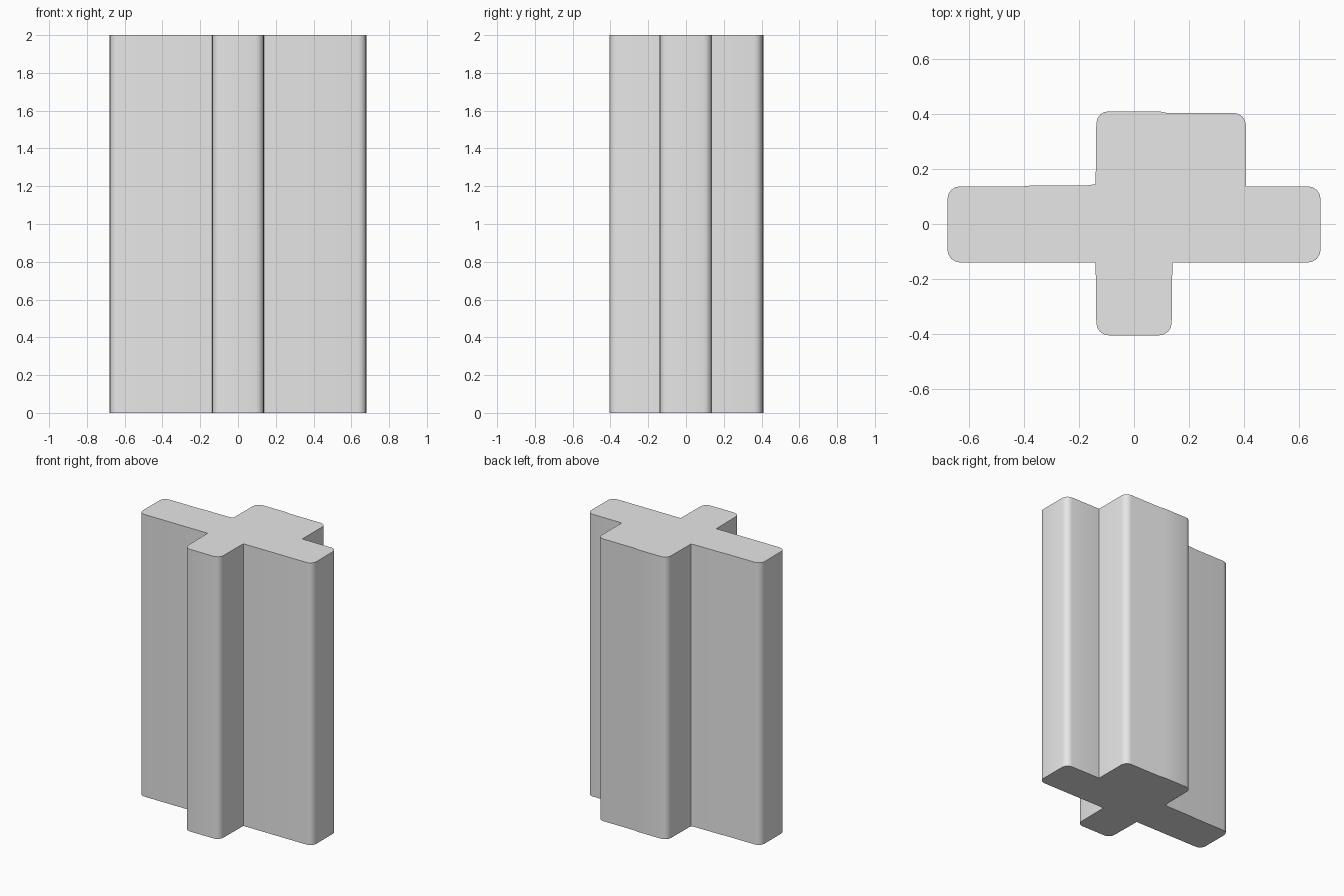
import bpy
import bmesh
import math
from mathutils import Vector

cube = bpy.data.objects.get("Cube")
if cube:
    bpy.data.objects.remove(cube, do_unlink=True)

HEIGHT = 2.0
RADIUS = 0.045
STEPS = 4

# Cross-section corners, counter-clockwise: x, y, rounded or not
CORNERS = [
    (-0.68, -0.14, True), (-0.14, -0.14, False),
    (-0.137, -0.406, True), (0.137, -0.406, True),
    (0.14, -0.14, False), (0.68, -0.14, True),
    (0.68, 0.137, True), (0.408, 0.137, False),
    (0.408, 0.405, True), (0.12, 0.405, False), (0.09, 0.411, False),
    (-0.137, 0.411, True), (-0.14, 0.145, False),
    (-0.17, 0.141, False), (-0.38, 0.14, False),
    (-0.4, 0.137, False), (-0.68, 0.137, True),
]


def rounded_outline(corners):
    """Replace each rounded corner with a short arc."""
    points = []
    for i, (x, y, is_round) in enumerate(corners):
        p = Vector((x, y))
        if not is_round:
            points.append(p)
            continue
        a = (Vector(corners[i - 1][:2]) - p).normalized() * RADIUS
        b = (Vector(corners[(i + 1) % len(corners)][:2]) - p).normalized() * RADIUS
        for s in range(STEPS + 1):
            t = math.pi / 2 * s / STEPS
            points.append(p + a * (1 - math.sin(t)) + b * (1 - math.cos(t)))
    return points


# Plain grey material
grey = bpy.data.materials.new("light_grey")
grey.use_nodes = True
colour = (0.8, 0.8, 0.8, 1)
grey.diffuse_color = colour
grey.node_tree.nodes["Principled BSDF"].inputs["Base Color"].default_value = colour

# Column: the cross-section extruded straight up
bm = bmesh.new()
base = bm.faces.new([bm.verts.new((p.x, p.y, 0)) for p in rounded_outline(CORNERS)])
extruded = bmesh.ops.extrude_face_region(bm, geom=[base], use_keep_orig=True)
top = [v for v in extruded["geom"] if isinstance(v, bmesh.types.BMVert)]
bmesh.ops.translate(bm, verts=top, vec=(0, 0, HEIGHT))
bmesh.ops.recalc_face_normals(bm, faces=bm.faces[:])
mesh = bpy.data.meshes.new("cross_column")
bm.to_mesh(mesh)
bm.free()
mesh.materials.append(grey)

column = bpy.data.objects.new("cross_column", mesh)
bpy.context.collection.objects.link(column)
bpy.ops.object.select_all(action="DESELECT")
column.select_set(True)
bpy.context.view_layer.objects.active = column
bpy.ops.object.shade_smooth_by_angle(angle=math.radians(40))
